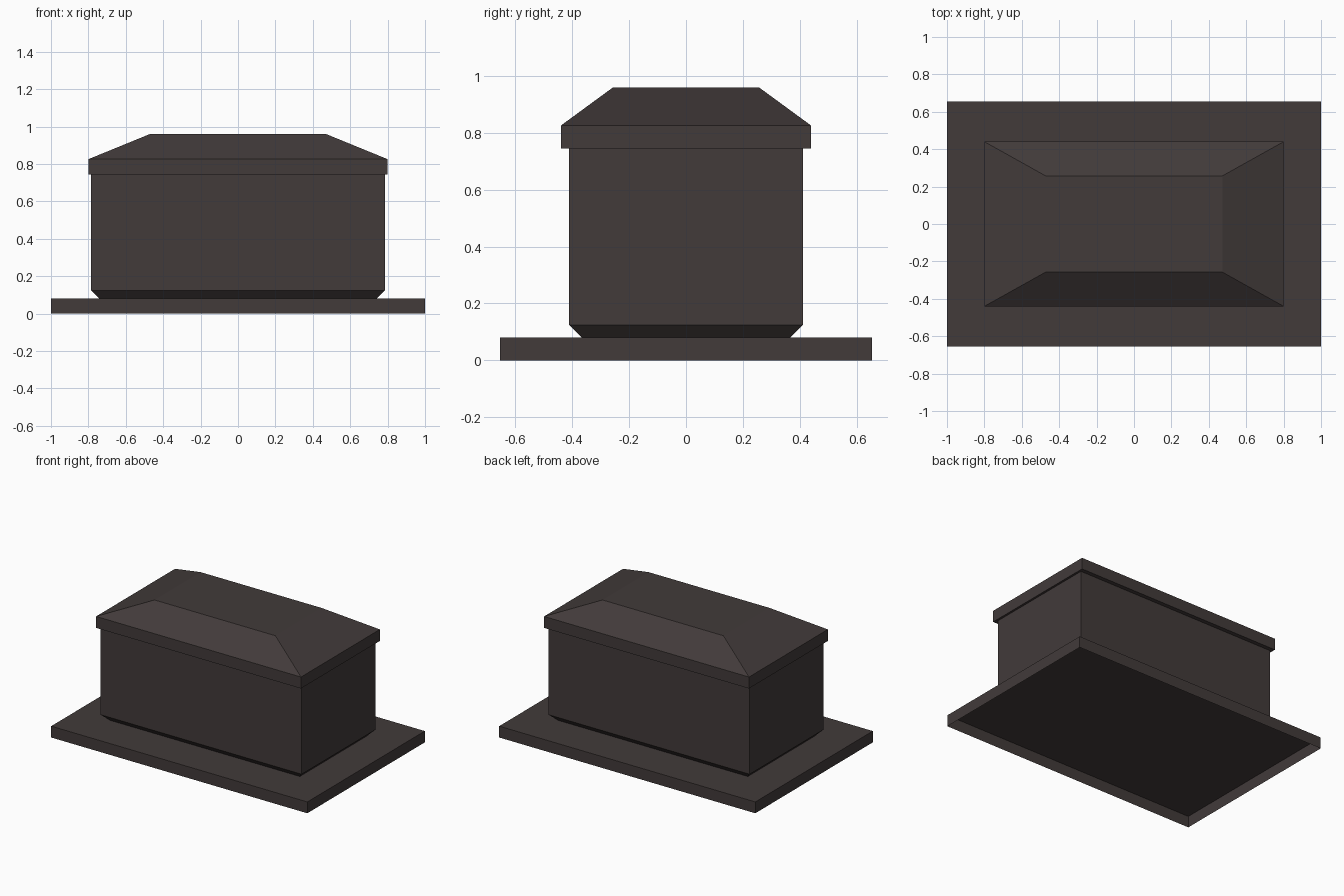
import bpy
import bmesh

if "Cube" in bpy.data.objects:
    bpy.data.objects.remove(bpy.data.objects["Cube"])

stone = bpy.data.materials.new("dark brown stone")
stone.diffuse_color = (0.054, 0.043, 0.042, 1.0)
stone.use_nodes = True
stone.node_tree.nodes["Principled BSDF"].inputs["Base Color"].default_value = stone.diffuse_color


def loft(name, rings, cap_top=True):
    """Stack rectangular rings (half width, half depth, height) into a part."""
    bm = bmesh.new()
    loops = [[bm.verts.new((sx * hx, sy * hy, z))
              for sx, sy in ((-1, -1), (1, -1), (1, 1), (-1, 1))]
             for hx, hy, z in rings]
    for low, high in zip(loops, loops[1:]):
        for i in range(4):
            j = (i + 1) % 4
            bm.faces.new((low[i], low[j], high[j], high[i]))
    if cap_top:
        bm.faces.new(loops[-1])
    mesh = bpy.data.meshes.new(name)
    bm.to_mesh(mesh)
    bm.free()
    mesh.materials.append(stone)
    obj = bpy.data.objects.new(name, mesh)
    bpy.context.collection.objects.link(obj)
    return obj


# Base slab, open underneath
loft("base_slab", [(1.0, 0.655, 0.0), (1.0, 0.655, 0.08)])

# Chest body with a slanted foot
loft("chest_body", [(0.74, 0.367, 0.08), (0.785, 0.411, 0.125),
                    (0.785, 0.411, 0.745)], cap_top=False)

# Overhanging lid with hipped, flat-topped roof
loft("lid", [(0.785, 0.411, 0.745), (0.80, 0.44, 0.745),
             (0.80, 0.44, 0.826), (0.472, 0.257, 0.96)])
